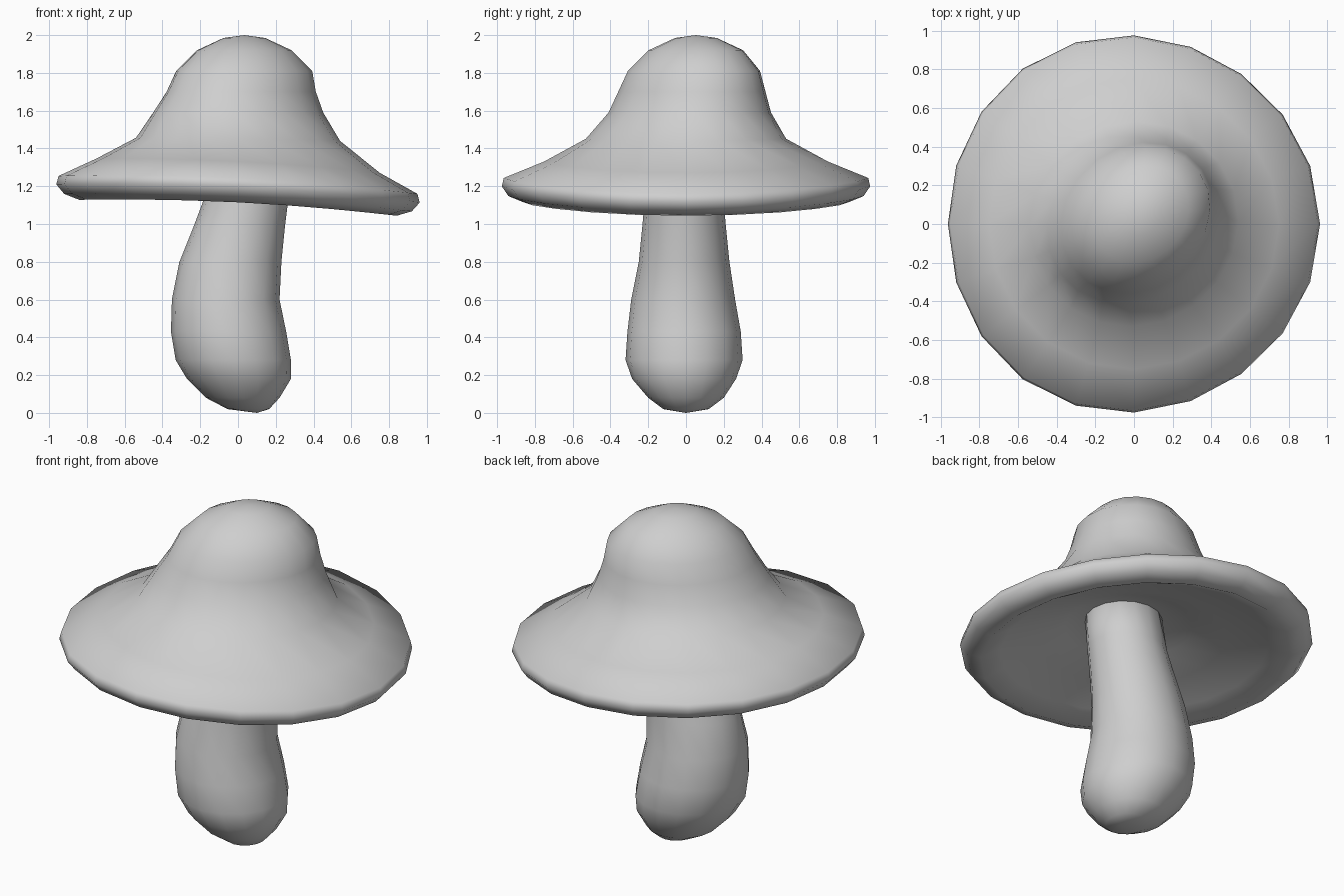
import bpy
import bmesh
from math import cos, sin, tau
from mathutils import Vector

default_cube = bpy.data.objects.get("Cube")
if default_cube:
    bpy.data.objects.remove(default_cube, do_unlink=True)


def make_material(name, color):
    material = bpy.data.materials.new(name)
    material.use_nodes = True
    material.diffuse_color = color
    material.node_tree.nodes["Principled BSDF"].inputs["Base Color"].default_value = color
    return material


def lofted_body(name, rings, start, end, segments, material, bend=None):
    """Skin oval rings (z, centre x, centre y, radius x, radius y) between two poles."""
    bm = bmesh.new()

    def add_vertex(x, y, z):
        point = Vector((x, y, z))
        return bm.verts.new(bend(point) if bend else point)

    loops = []
    for z, cx, cy, rx, ry in rings:
        angles = [tau * i / segments for i in range(segments)]
        loops.append([add_vertex(cx + rx * cos(a), cy + ry * sin(a), z) for a in angles])
    first, last = add_vertex(*start), add_vertex(*end)

    for i in range(segments):
        j = (i + 1) % segments
        bm.faces.new((first, loops[0][i], loops[0][j]))
        bm.faces.new((last, loops[-1][j], loops[-1][i]))
        for upper, lower in zip(loops, loops[1:]):
            bm.faces.new((upper[i], lower[i], lower[j], upper[j]))
    bmesh.ops.recalc_face_normals(bm, faces=bm.faces)
    for face in bm.faces:
        face.smooth = True

    mesh = bpy.data.meshes.new(name)
    bm.to_mesh(mesh)
    bm.free()
    mesh.materials.append(material)
    body = bpy.data.objects.new(name, mesh)
    bpy.context.collection.objects.link(body)
    return body


def clamp(value):
    return min(1, max(0, value))


def warp_cap(point):
    """Droop the brim to the left, lift its front and back, skew the crown diagonally."""
    x, y, z = point
    brim = clamp((point.xy.length - 0.45) / 0.3)
    lift = 0.02 * (y ** 2 - x ** 2) - 0.05 * x
    skew = 0.07 * clamp((z - 1.4) / 0.2)
    spread = 1 - 0.05 * x * y ** 2
    return Vector((spread * x + skew * y, spread * y + skew * x, z + brim * lift))


clay = make_material("light grey clay", (0.62, 0.62, 0.62, 1))

# Bell-shaped cap: crown, flaring brim, rounded lip and hollow underside
cap_rings = [
    (1.985, 0.03, 0.05, 0.11, 0.11),
    (1.92, 0.03, 0.05, 0.25, 0.25),
    (1.81, 0.03, 0.04, 0.36, 0.35),
    (1.7, 0.015, 0.03, 0.395, 0.39),
    (1.59, 0, 0.02, 0.45, 0.43),
    (1.45, 0, 0, 0.54, 0.53),
    (1.32, 0, 0, 0.75, 0.75),
    (1.225, 0, 0, 0.95, 0.965),
    (1.18, 0, 0, 0.962, 0.975),
    (1.13, 0, 0, 0.92, 0.94),
    (1.1, 0, 0, 0.84, 0.86),
    (1.155, 0, 0, 0.73, 0.75),
    (1.21, 0.02, 0, 0.52, 0.52),
    (1.27, 0.04, 0, 0.35, 0.35),
    (1.3, 0.06, 0, 0.24, 0.24),
]
lofted_body("mushroom_cap", cap_rings, (0.03, 0.05, 2), (0.06, 0, 1.32),
            20, clay, warp_cap)

# Curved stem with a bulging foot, its top buried in the cap
stem_rings = [
    (1.34, 0.08, 0, 0.21, 0.21),
    (1.12, 0.04, -0.01, 0.225, 0.21),
    (1, 0.01, -0.01, 0.24, 0.22),
    (0.8, -0.04, -0.01, 0.27, 0.24),
    (0.6, -0.065, -0.015, 0.285, 0.275),
    (0.43, -0.05, -0.01, 0.305, 0.3),
    (0.28, -0.025, -0.01, 0.305, 0.31),
    (0.18, 0.005, -0.01, 0.275, 0.275),
    (0.08, 0.025, 0, 0.195, 0.2),
    (0.02, 0.055, 0, 0.11, 0.12),
]
lofted_body("mushroom_stem", stem_rings, (0.08, 0, 1.36), (0.1, 0, 0),
            16, clay)
